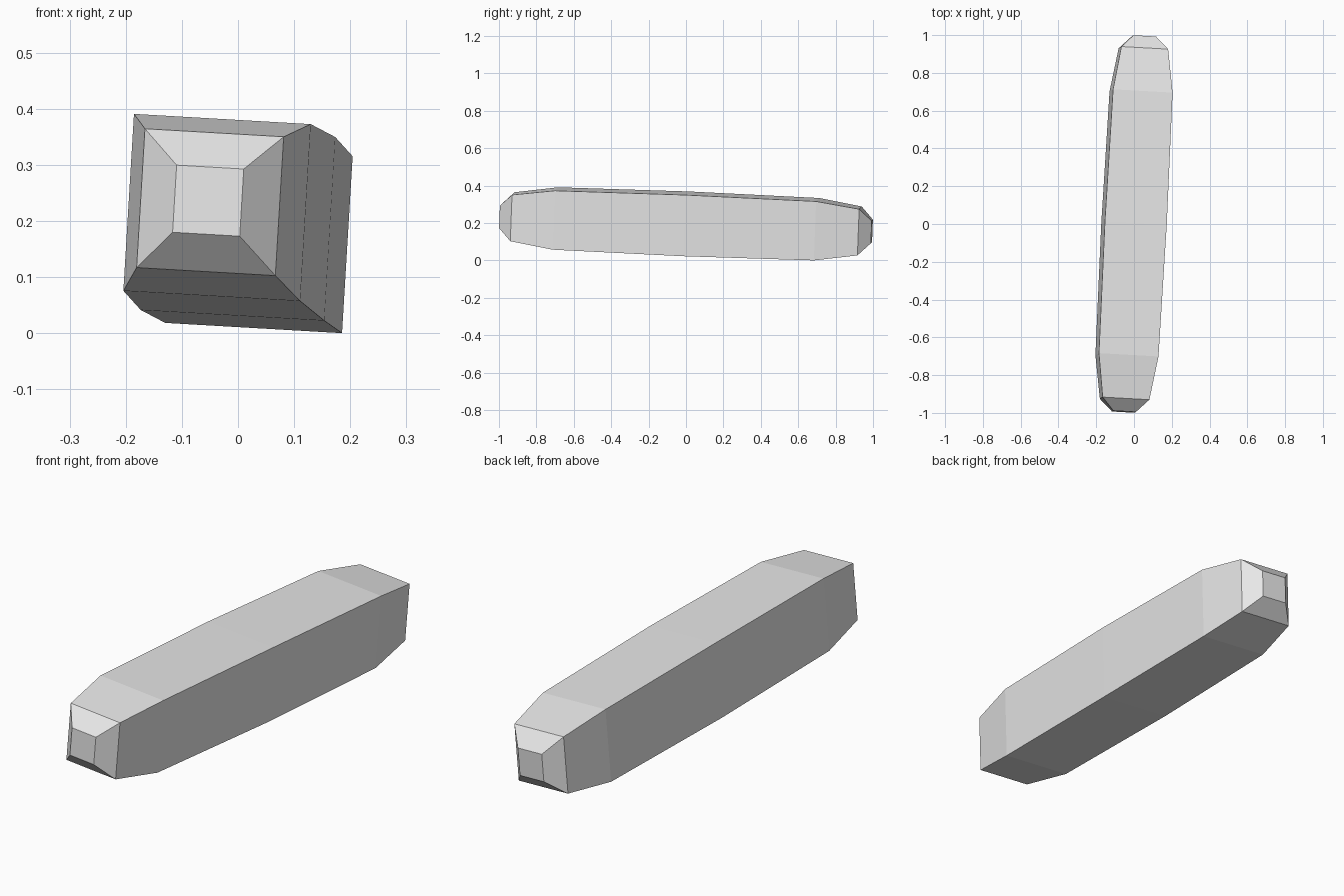
import bpy
import bmesh
from mathutils import Matrix, Vector

cube = bpy.data.objects.get("Cube")
if cube:
    bpy.data.objects.remove(cube, do_unlink=True)

# Plain grey material
GREY = (0.8, 0.8, 0.8, 1.0)
grey = bpy.data.materials.new("light_grey")
grey.use_nodes = True
grey.diffuse_color = GREY
grey.node_tree.nodes["Principled BSDF"].inputs["Base Color"].default_value = GREY

# Half profile of the bar: (distance from middle, half width)
half_profile = [(0.7, 0.158), (0.93, 0.124), (0.996, 0.06)]
profile = [(-y, w) for y, w in reversed(half_profile)] + [(0, 0.164)] + half_profile

# Square rings joined into a tapered bar with chamfered ends
bm = bmesh.new()
rings = []
for y, w in profile:
    corners = [(-w, -w), (w, -w), (w, w), (-w, w)]
    rings.append([bm.verts.new((x, y, z)) for x, z in corners])
for a, b in zip(rings, rings[1:]):
    for i in range(4):
        j = (i + 1) % 4
        bm.faces.new((a[i], a[j], b[j], b[i]))
bm.faces.new(rings[0])
bm.faces.new(rings[-1])
bmesh.ops.recalc_face_normals(bm, faces=bm.faces)

# Tilt the bar: slight yaw, pitch and roll
along = Vector((0.0535, 1, -0.041)).normalized()
side = Vector((1, 0, -0.06))
side = (side - along * side.dot(along)).normalized()
up = side.cross(along)
tilt = Matrix((side, along, up)).transposed()
bmesh.ops.transform(bm, matrix=tilt.to_4x4(), verts=bm.verts)

# Rest the lowest corner on the ground
drop = -min(v.co.z for v in bm.verts)
bmesh.ops.translate(bm, vec=(0, 0, drop), verts=bm.verts)

mesh = bpy.data.meshes.new("tapered_bar")
bm.to_mesh(mesh)
bm.free()
mesh.materials.append(grey)
bar = bpy.data.objects.new("tapered_bar", mesh)
bpy.context.scene.collection.objects.link(bar)
